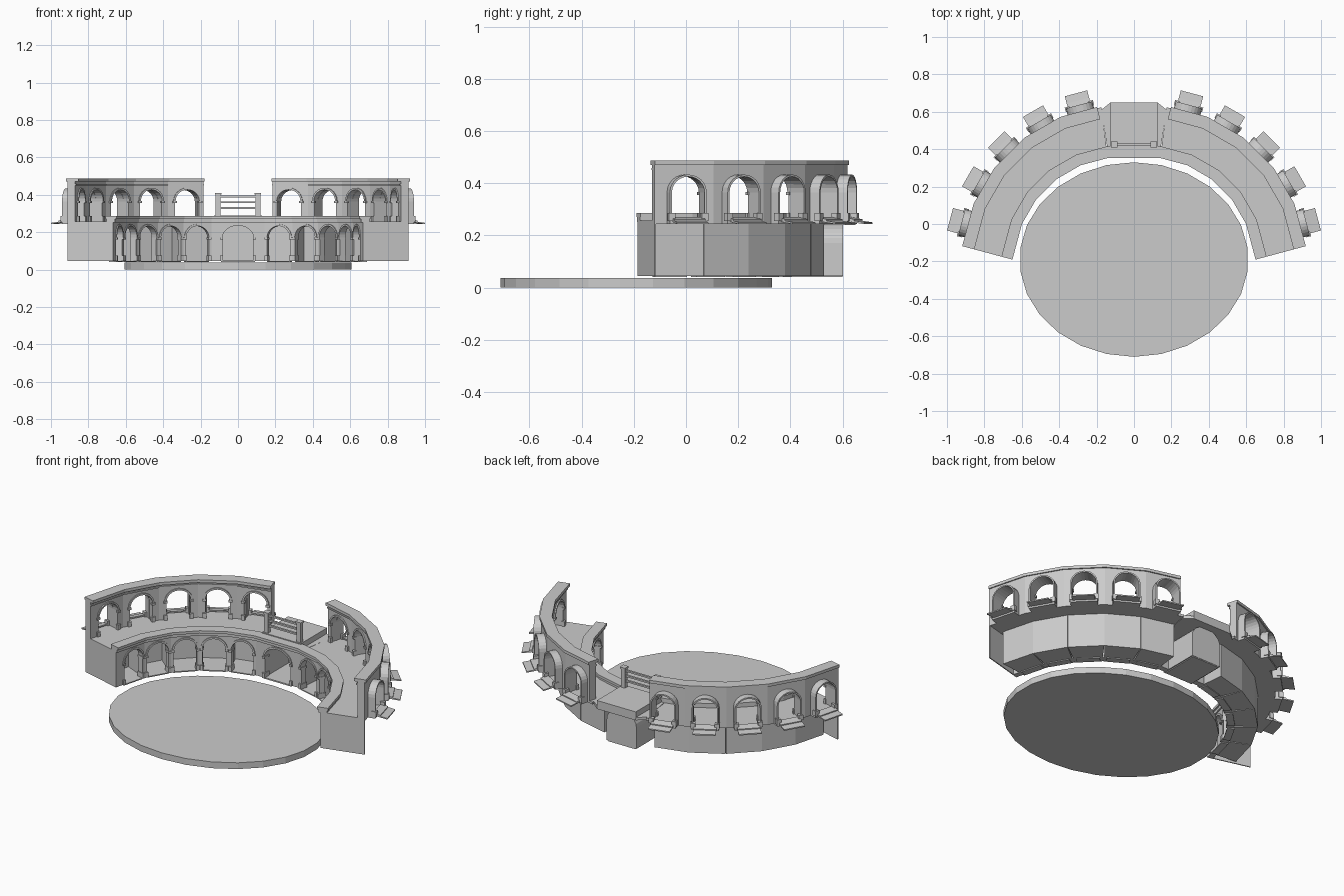
import bpy, bmesh
from math import sin, cos, tan, pi, radians

if "Cube" in bpy.data.objects:
    bpy.data.objects.remove(bpy.data.objects["Cube"])

CX, CY, T = 0.064, -0.221, tan(radians(7.5))
BAYS = [15, 30, 45, 60, 75]          # outward direction of each bay (right half)
CENTRE = 90


def place(a, t, r, z):
    """Bay coordinates (tangent, radius, height) to world."""
    cx = 0 if a == CENTRE else CX
    a = radians(a)
    return (cx + r * cos(a) - t * sin(a), CY + r * sin(a) + t * cos(a), z)


def lo(a, r):
    return -0.122 if a == 15 else -(CX + r * T) if a == CENTRE else -r * T


def hi(a, r):
    return CX + r * T if a == CENTRE else r * T


def hi_up(a, r):
    return 0.09 if a == 75 else r * T


def prism(bm, a, shape, r0, r1):
    """Extrude an outline between two radii; shape may depend on radius."""
    f = shape if callable(shape) else (lambda r: shape)
    A = [bm.verts.new(place(a, t, r0, z)) for t, z in f(r0)]
    B = [bm.verts.new(place(a, t, r1, z)) for t, z in f(r1)]
    n = len(A)
    bm.faces.new(A)
    bm.faces.new(B[::-1])
    for i in range(n):
        bm.faces.new((A[i], B[i], B[(i + 1) % n], A[(i + 1) % n]))


def rect(t0, t1, z0, z1):
    return [(t0, z0), (t1, z0), (t1, z1), (t0, z1)]


def arch(hw, z0, spring, rise, n=12):
    arc = [(hw * cos(pi * i / n), spring + rise * sin(pi * i / n)) for i in range(n + 1)]
    return [(hw, z0)] + arc + [(-hw, z0)]


def ring(hw, z0, spring, rise, w):
    return arch(hw + w, z0, spring, rise + w) + arch(hw, z0, spring, rise)[::-1]


def wall(a, top, hw, z0, spring, rise, hi_f):
    """Wall outline with an arched opening reaching the base."""
    return lambda r: ([(hi_f(a, r), z0)] + arch(hw, z0, spring, rise)
                      + [(lo(a, r), z0), (lo(a, r), top), (hi_f(a, r), top)])


def band(bm, a, z0, z1, r0, r1, hi_f=hi):
    prism(bm, a, lambda r: rect(lo(a, r), hi_f(a, r), z0, z1), r0, r1)


def finish(bm, name, mirror=True, recalc=True):
    if recalc:
        bmesh.ops.recalc_face_normals(bm, faces=bm.faces)
    me = bpy.data.meshes.new(name)
    bm.to_mesh(me)
    bm.free()
    ob = bpy.data.objects.new(name, me)
    bpy.context.collection.objects.link(ob)
    if mirror:
        ob.modifiers.new("mirror", 'MIRROR')
    return ob


def part(name, build, bays=BAYS, mirror=True):
    bm = bmesh.new()
    for a in bays:
        build(bm, a)
    return finish(bm, name, mirror)


# oval ground platform
bm = bmesh.new()
bmesh.ops.create_cone(bm, cap_ends=True, segments=26, radius1=1, radius2=1, depth=0.037)
for v in bm.verts:
    x, y, z = v.co
    v.co = (0.612 * x, 0.52 * y - 0.19, z + 0.0185)
finish(bm, "stage_disc", False)


# lower arcade wall with its mouldings
def lower_wall(bm, a):
    hw = 0.084 if a == CENTRE else 0.063
    rise = 0.065 if a == CENTRE else 0.063
    prism(bm, a, wall(a, 0.265, hw, 0.045, 0.17, rise, hi), 0.592, 0.625)


def lower_trim(bm, a):
    hw = 0.084 if a == CENTRE else 0.063
    rise = 0.065 if a == CENTRE else 0.063
    prism(bm, a, ring(hw, 0.17, 0.17, rise, 0.01), 0.586, 0.593)
    for s in (-1, 1):                                   # jamb capitals and bases
        for z0, z1 in ((0.16, 0.172), (0.045, 0.075)):
            t = sorted((s * (hw - 0.004), s * (hw + 0.013)))
            prism(bm, a, rect(*t, z0, z1), 0.583, 0.628)
    band(bm, a, 0.252, 0.27, 0.583, 0.63)
    band(bm, a, 0.27, 0.285, 0.574, 0.635)


for nm, f in (("lower_arcade", lower_wall), ("lower_moulding", lower_trim)):
    part(nm, f)
    part(nm + "_centre", f, [CENTRE], False)


# niches behind the lower arches, widening to the back
def niche(bm, a):
    q = [[bm.verts.new(place(a, t, r, z)) for z in (0.045, 0.25)]
         for t, r in ((-0.077, 0.62), (-0.098, 0.75), (0.098, 0.75), (0.077, 0.62))]
    for i in range(3):
        bm.faces.new((q[i][0], q[i + 1][0], q[i + 1][1], q[i][1]))
    bm.faces.new([p[0] for p in q])
    prism(bm, a, rect(-0.063, 0.063, 0.04, 0.046), 0.59, 0.63)


part("lower_niche", niche)


# vaulted central passage
def passage(bm, a):
    prism(bm, a, ring(0.085, 0.045, 0.17, 0.066, 0.012), 0.62, 0.82)
    prism(bm, a, arch(0.097, 0.045, 0.17, 0.078), 0.815, 0.822)
    prism(bm, a, rect(-0.09, 0.09, 0.04, 0.048), 0.59, 0.82)


part("central_passage", passage, [CENTRE], False)

# gallery floor
part("gallery_floor", lambda bm, a: band(bm, a, 0.243, 0.257, 0.61, 0.845))


# central landing with raised platform
def landing(bm, a):
    for z0, z1, pts in (
            (0.24, 0.257, [(0.14, 0.39), (0.175, 0.61), (0.125, 0.65)]),
            (0.25, 0.29, [(0.127, 0.405), (0.127, 0.65)])):
        loop = pts + [(-x, y) for x, y in pts[::-1]]
        face = bm.faces.new([bm.verts.new((x, y, z0)) for x, y in loop])
        ex = bmesh.ops.extrude_face_region(bm, geom=[face], use_keep_orig=True)
        for v in ex['geom']:
            if isinstance(v, bmesh.types.BMVert):
                v.co.z = z1


part("central_landing", landing, [CENTRE], False)


# railing on the platform
def railing(bm, a):
    for s in (-1, 1):
        x = s * 0.106
        prism(bm, a, rect(x - 0.013, x + 0.013, 0.285, 0.4), 0.633, 0.659)
        prism(bm, a, rect(x - 0.017, x + 0.017, 0.4, 0.41), 0.629, 0.663)
    for z in (0.325, 0.355, 0.385):
        prism(bm, a, rect(-0.1, 0.1, z, z + 0.01), 0.64, 0.652)


part("railing", railing, [CENTRE], False)


# upper wall
def upper_wall(bm, a):
    prism(bm, a, wall(a, 0.473, 0.066, 0.25, 0.365, 0.062, hi_up), 0.803, 0.845)


def upper_trim(bm, a):
    band(bm, a, 0.45, 0.458, 0.796, 0.806, hi_up)
    band(bm, a, 0.47, 0.487, 0.785, 0.852, hi_up)
    prism(bm, a, ring(0.066, 0.365, 0.365, 0.062, 0.01), 0.796, 0.804)
    for s in (-1, 1):
        for z0, z1 in ((0.255, 0.285), (0.355, 0.367)):
            t = sorted((s * 0.06, s * 0.081))
            prism(bm, a, rect(*t, z0, z1), 0.793, 0.81)


part("upper_wall", upper_wall)
part("upper_moulding", upper_trim)


# open vaulted window bays on the outside, with sloping ledges
def window_bay(bm, a):
    prism(bm, a, ring(0.065, 0.25, 0.365, 0.06, 0.008), 0.84, 0.888)
    prism(bm, a, rect(-0.073, 0.073, 0.243, 0.257), 0.84, 0.888)
    for s in (-1, 1):
        t = sorted((s * 0.052, s * 0.078))
        prism(bm, a, rect(*t, 0.255, 0.285), 0.868, 0.894)


def ledge(bm, a):
    prism(bm, a, lambda r: rect(-0.062, 0.062, 0.262 - (r - 0.87) * 0.2,
                                0.27 - (r - 0.87) * 0.2), 0.87, 0.912)
    prism(bm, a, lambda r: rect(-0.062, 0.062, 0.25 - (r - 0.905) * 0.15,
                                0.257 - (r - 0.905) * 0.15), 0.88, 0.952)


part("window_bay", window_bay)
part("window_ledge", ledge)

# end walls closing the gallery
part("end_wall", lambda bm, a: prism(bm, a, rect(-0.122, -0.116, 0.045, 0.257), 0.592, 0.845), [15])
